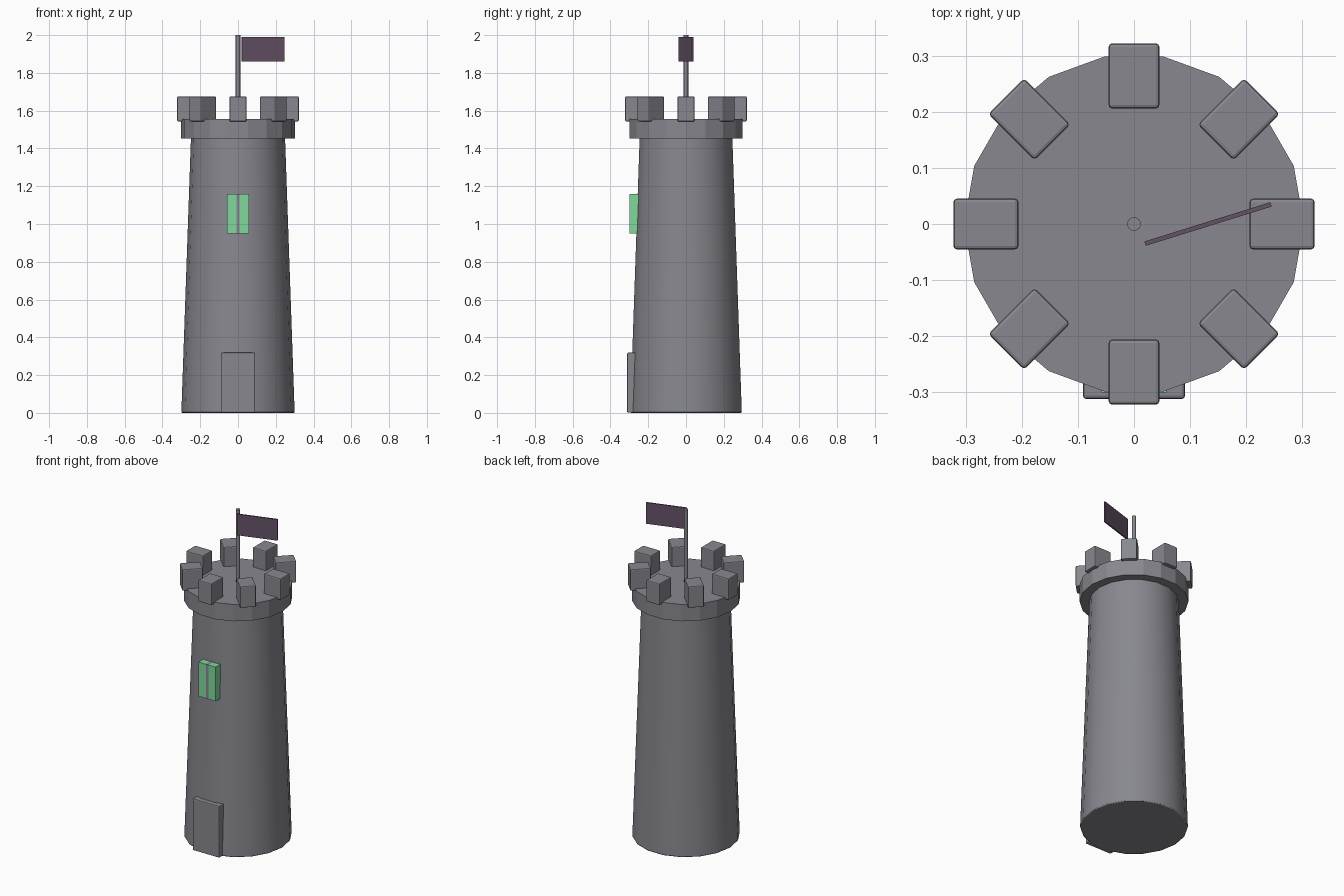
import bpy
from math import radians, cos, sin

cube = bpy.data.objects.get("Cube")
if cube:
    bpy.data.objects.remove(cube, do_unlink=True)


def material(name, rgb):
    mat = bpy.data.materials.new(name)
    mat.use_nodes = True
    mat.diffuse_color = (*rgb, 1)
    mat.node_tree.nodes["Principled BSDF"].inputs["Base Color"].default_value = (*rgb, 1)
    return mat


STONE = material("grey stone", (0.245, 0.245, 0.275))
GLASS = material("green glass", (0.22, 0.68, 0.34))
CLOTH = material("purple cloth", (0.13, 0.085, 0.135))


def finish(name, mat, bevel=0, smooth=False):
    obj = bpy.context.object
    obj.name = obj.data.name = name
    obj.data.materials.append(mat)
    if smooth:
        bpy.ops.object.shade_smooth_by_angle(angle=radians(30))
    if bevel:
        mod = obj.modifiers.new("soft edges", 'BEVEL')
        mod.width, mod.segments = bevel, 2
        mod.limit_method, mod.angle_limit = 'ANGLE', radians(40)
    return obj


def box(name, mat, size, centre, turn=0, bevel=0):
    bpy.ops.mesh.primitive_cube_add(size=1, location=centre, rotation=(0, 0, turn))
    bpy.context.object.scale = size
    bpy.ops.object.transform_apply(location=False, rotation=False, scale=True)
    return finish(name, mat, bevel)


def drum(name, sides, r_low, r_high, z_low, z_high, bevel=0, smooth=False):
    bpy.ops.mesh.primitive_cone_add(
        vertices=sides, radius1=r_low, radius2=r_high, depth=z_high - z_low,
        location=(0, 0, (z_low + z_high) / 2), rotation=(0, 0, radians(90)))
    return finish(name, STONE, bevel, smooth)


# Tapered shaft and overhanging parapet
drum("tower_wall", 18, 0.3, 0.249, 0, 1.46, bevel=0.006, smooth=True)
drum("parapet", 18, 0.303, 0.303, 1.452, 1.555)

# Ring of merlons
for i in range(8):
    a = radians(45 * i)
    box(f"merlon_{i + 1}", STONE, (0.116, 0.09, 0.132),
        (0.264 * cos(a), 0.264 * sin(a), 1.609), a, bevel=0.006)

# Door
box("door", STONE, (0.182, 0.08, 0.318), (0, -0.272, 0.16), bevel=0.006)

# Window panes with a stone bar between them
for side, x in (("right", -0.033), ("left", 0.033)):
    box(f"window_pane_{side}", GLASS, (0.05, 0.08, 0.21), (x, -0.26, 1.055))
box("window_bar", STONE, (0.016, 0.08, 0.21), (0, -0.258, 1.055))

# Flagpole and flag
drum("flagpole", 16, 0.012, 0.012, 1.54, 2.0, smooth=True)
box("flag", CLOTH, (0.235, 0.008, 0.13), (0.132, 0, 1.925), radians(17.3))
